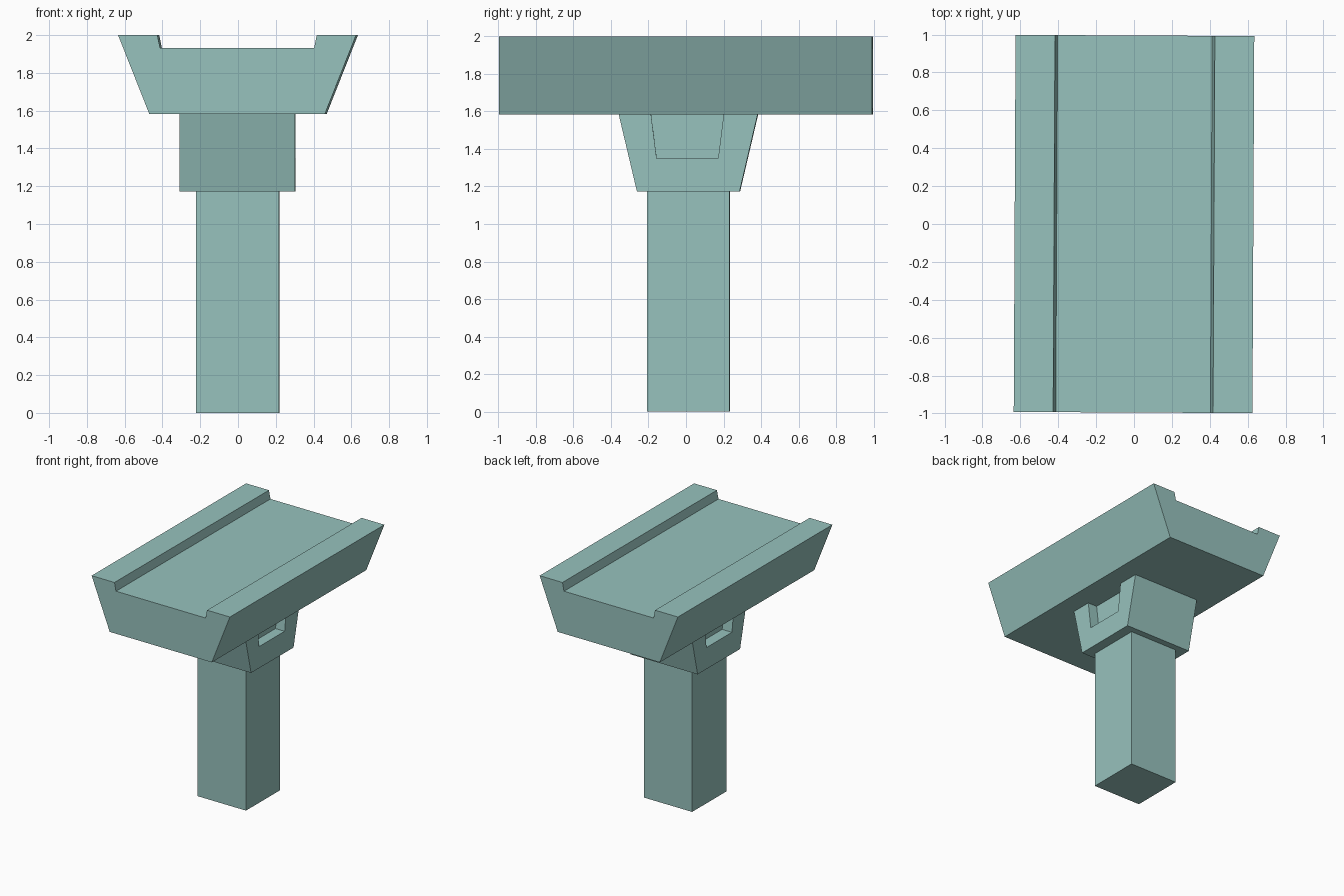
import bpy, bmesh
from math import radians
from mathutils import Matrix

if "Cube" in bpy.data.objects:
    bpy.data.objects.remove(bpy.data.objects["Cube"])

TURN = Matrix.Rotation(radians(-0.28), 4, 'Z')

# Grey-green stone
stone = bpy.data.materials.new("stone")
stone.diffuse_color = (0.31, 0.54, 0.51, 1)
stone.use_nodes = True
stone.node_tree.nodes["Principled BSDF"].inputs["Base Color"].default_value = stone.diffuse_color


def prism(name, profile, axis, lo, hi):
    """Extrude a 2D profile (u, z) along the x or y axis from lo to hi."""
    def place(u, z, d):
        return (d, u, z) if axis == 'x' else (u, d, z)
    bm = bmesh.new()
    a = [bm.verts.new(place(u, z, lo)) for u, z in profile]
    b = [bm.verts.new(place(u, z, hi)) for u, z in profile]
    n = len(profile)
    bm.faces.new(a)
    bm.faces.new(b)
    for i in range(n):
        j = (i + 1) % n
        bm.faces.new((a[i], a[j], b[j], b[i]))
    bmesh.ops.recalc_face_normals(bm, faces=bm.faces)
    bm.transform(TURN)
    me = bpy.data.meshes.new(name)
    bm.to_mesh(me)
    bm.free()
    me.materials.append(stone)
    ob = bpy.data.objects.new(name, me)
    bpy.context.collection.objects.link(ob)
    return ob


# Deck with raised kerbs along both edges
half = [(0.465, 1.583), (0.63, 2.0), (0.422, 2.0), (0.408, 1.932)]
prism("deck", half + [(-x, z) for x, z in reversed(half)], 'y', -0.995, 0.995)

# Flared capital
capital = prism("capital", [(-0.26, 1.173), (0.287, 1.173), (0.383, 1.583), (-0.357, 1.583)],
                'x', -0.309, 0.303)

# Recessed pockets on both sides of the capital, open under the deck
pocket = [(-0.155, 1.35), (0.173, 1.35), (0.204, 1.60), (-0.187, 1.60)]
for side, lo, hi in (("left", -0.5, -0.22), ("right", 0.22, 0.5)):
    cutter = prism("pocket_cutter_" + side, pocket, 'x', lo, hi)
    cutter.hide_render = True
    cutter.hide_viewport = True
    cutter.display_type = 'WIRE'
    mod = capital.modifiers.new("pocket_" + side, 'BOOLEAN')
    mod.operation = 'DIFFERENCE'
    mod.solver = 'EXACT'
    mod.object = cutter

# Square column
prism("column", [(-0.207, 0), (0.234, 0), (0.234, 1.173), (-0.207, 1.173)], 'x', -0.221, 0.219)
